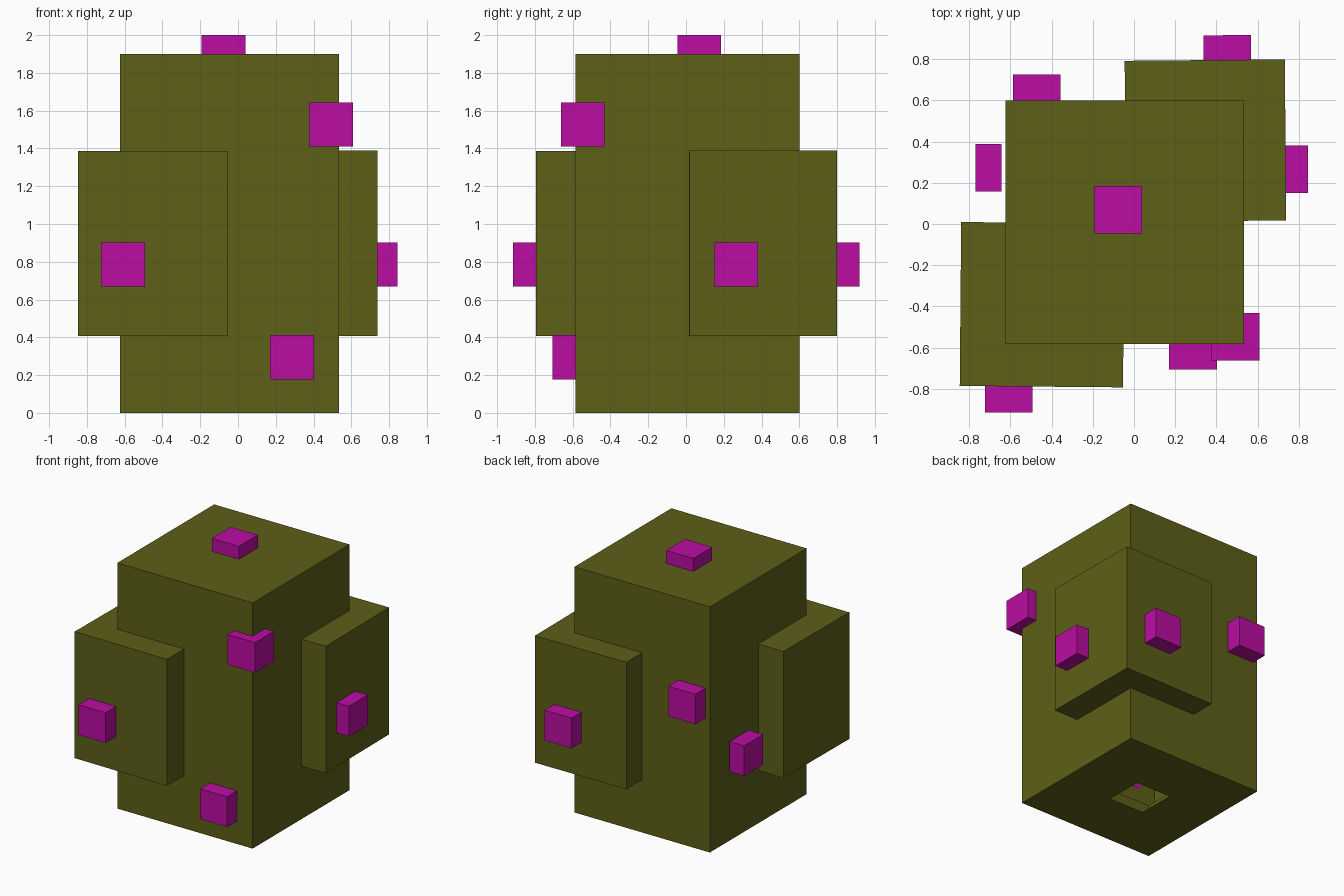
import bpy, bmesh
from math import radians
from mathutils import Vector

if "Cube" in bpy.data.objects:
    bpy.data.objects.remove(bpy.data.objects["Cube"])


def material(name, color):
    m = bpy.data.materials.new(name)
    m.diffuse_color = (*color, 1)
    m.use_nodes = True
    m.node_tree.nodes["Principled BSDF"].inputs["Base Color"].default_value = m.diffuse_color
    return m


OLIVE = material("olive", (0.11, 0.115, 0.009))
MAGENTA = material("magenta", (0.5, 0.004, 0.36))


def box(name, xs, ys, zs, mat, turn=0):
    """Box from min/max ranges, turned about its own vertical axis."""
    lo, hi = Vector((xs[0], ys[0], zs[0])), Vector((xs[1], ys[1], zs[1]))
    bm = bmesh.new()
    bmesh.ops.create_cube(bm, size=1)
    bmesh.ops.scale(bm, vec=hi - lo, verts=bm.verts)
    mesh = bpy.data.meshes.new(name)
    bm.to_mesh(mesh)
    bm.free()
    mesh.materials.append(mat)
    ob = bpy.data.objects.new(name, mesh)
    ob.location = (lo + hi) / 2
    ob.rotation_euler.z = radians(turn)
    bpy.context.collection.objects.link(ob)
    return ob


# hollow body: tall box joined with two corner blocks
body = box("body", (-0.624, 0.534), (-0.584, 0.6), (0, 1.9), OLIVE)
blocks = [
    box("front_left_block", (-0.843, -0.05), (-0.79, 0.006), (0.408, 1.387), OLIVE, -0.5),
    box("back_right_block", (-0.042, 0.736), (0.014, 0.796), (0.408, 1.39), OLIVE, 0.5),
]
bpy.context.view_layer.objects.active = body
for b in blocks:
    mod = body.modifiers.new("join", "BOOLEAN")
    mod.operation, mod.solver, mod.object = "UNION", "EXACT", b
    bpy.ops.object.modifier_apply(modifier=mod.name)
for b in blocks:
    bpy.data.objects.remove(b)

# square opening in the underside
bm = bmesh.new()
bm.from_mesh(body.data)
floor = min(bm.faces, key=lambda f: f.calc_center_median().z)
inset = bmesh.ops.inset_individual(bm, faces=[floor], thickness=0.3)
cx, cy, cz = body.location
mid = floor.calc_center_median()
for v in floor.verts:
    v.co.x = (0.098 if v.co.x > mid.x else -0.196) - cx
    v.co.y = (0.152 if v.co.y > mid.y else -0.14) - cy
bmesh.ops.delete(bm, geom=[floor], context="FACES_ONLY")
bm.to_mesh(body.data)
bm.free()

# magenta studs
studs = {
    "top_stud": ((-0.192, 0.04), (-0.046, 0.185), (1.875, 2.0)),
    "corner_stud": ((0.375, 0.609), (-0.662, -0.432), (1.41, 1.643)),
    "front_low_stud": ((0.17, 0.402), (-0.706, -0.58), (0.178, 0.412)),
    "front_block_stud": ((-0.724, -0.492), (-0.916, -0.787), (0.67, 0.903)),
    "right_block_stud": ((0.718, 0.844), (0.15, 0.382), (0.67, 0.903)),
    "back_block_stud": ((0.337, 0.568), (0.793, 0.917), (0.67, 0.903)),
    "back_stud": ((-0.588, -0.356), (0.598, 0.725), (1.03, 1.262)),
    "left_stud": ((-0.77, -0.644), (0.157, 0.388), (0.55, 0.783)),
}
for name, (xs, ys, zs) in studs.items():
    box(name, xs, ys, zs, MAGENTA, 0.5 if name == "back_block_stud" else 0)
